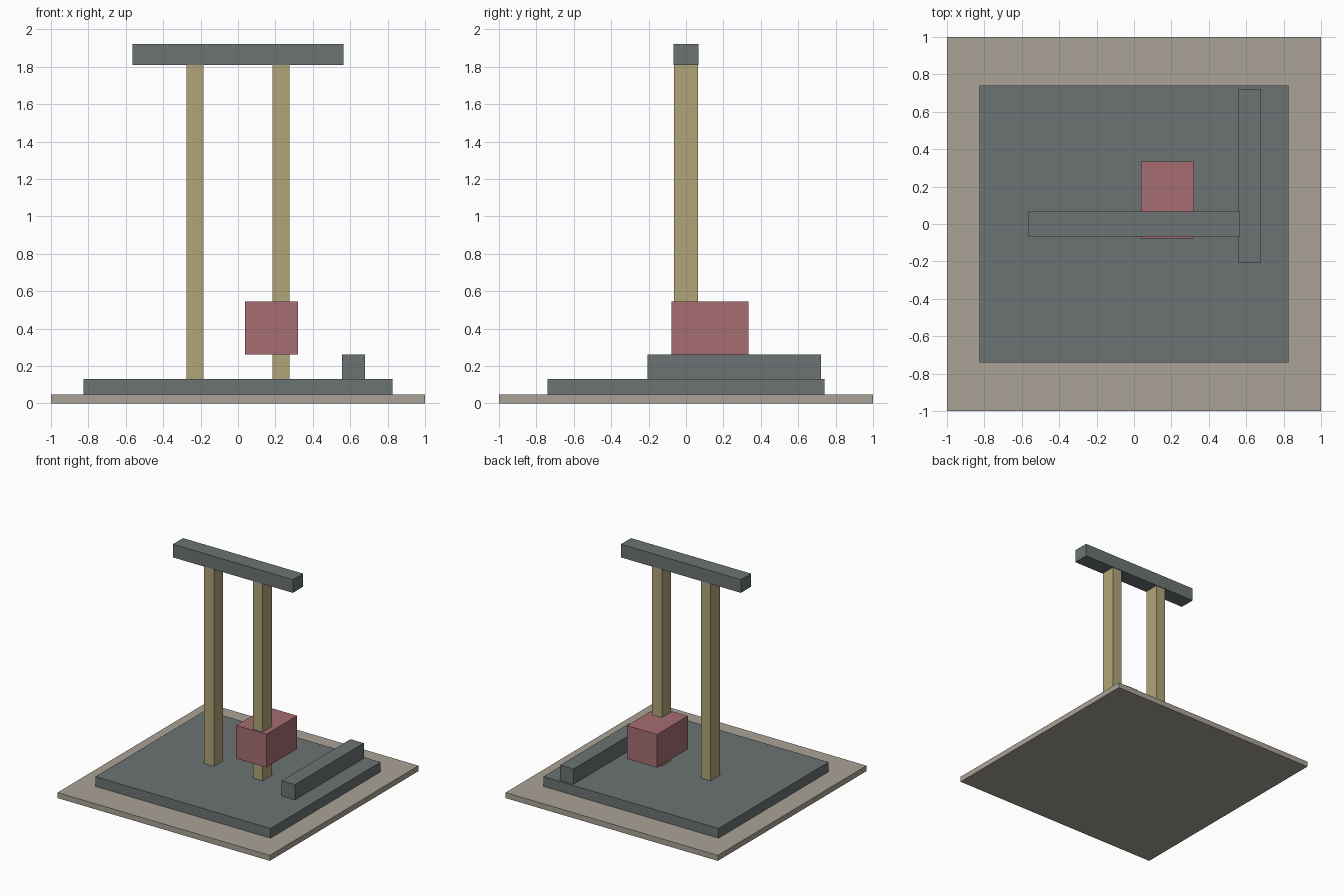
import bpy
from mathutils import Vector

if "Cube" in bpy.data.objects:
    bpy.data.objects.remove(bpy.data.objects["Cube"], do_unlink=True)


def material(name, rgb):
    m = bpy.data.materials.new(name)
    m.use_nodes = True
    m.diffuse_color = (*rgb, 1)
    m.node_tree.nodes["Principled BSDF"].inputs["Base Color"].default_value = (*rgb, 1)
    return m


def box(name, low, high, mat):
    """Box spanning two opposite corners."""
    low, high = Vector(low), Vector(high)
    bpy.ops.mesh.primitive_cube_add(size=1, location=(low + high) / 2)
    ob = bpy.context.object
    ob.name = name
    ob.scale = high - low
    bpy.ops.object.transform_apply(location=False, rotation=False, scale=True)
    ob.data.materials.append(mat)
    return ob


slate = material("slate grey", (0.15, 0.17, 0.17))
stone = material("warm stone", (0.40, 0.365, 0.305))
timber = material("pale timber", (0.44, 0.38, 0.19))
red = material("dusty red", (0.38, 0.155, 0.165))

# Stepped ground
box("ground_slab", (-1, -1, 0), (1, 1, 0.047), stone)
box("platform", (-0.825, -0.74, 0.047), (0.825, 0.74, 0.13), slate)

# Two posts carrying a crossbeam
for side, x in (("left", 0.23), ("right", -0.23)):
    box(side + "_post", (x - 0.046, -0.063, 0.13), (x + 0.046, 0.063, 1.81), timber)
box("crossbeam", (-0.565, -0.068, 1.81), (0.565, 0.068, 1.922), slate)

# Block around the left post, and the low rail beside it
box("red_block", (0.038, -0.078, 0.262), (0.322, 0.335, 0.545), red)
box("low_rail", (0.555, -0.205, 0.13), (0.68, 0.721, 0.26), slate)
